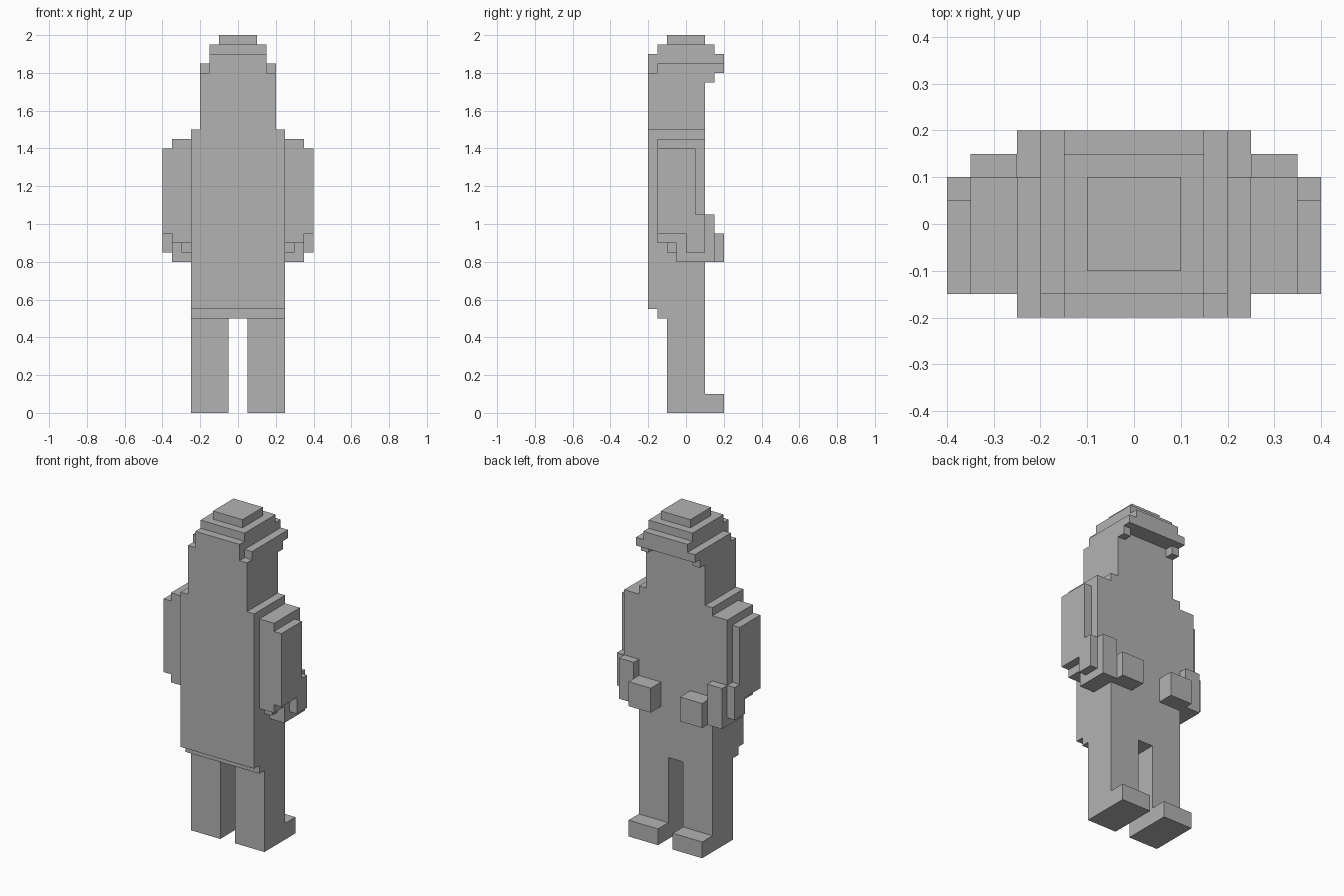
import bpy
import bmesh
from mathutils import Matrix, Vector

if "Cube" in bpy.data.objects:
    bpy.data.objects.remove(bpy.data.objects["Cube"], do_unlink=True)

UNIT = 0.05  # edge of one block

grey = bpy.data.materials.new("plain grey")
grey.use_nodes = True
grey.diffuse_color = (0.45, 0.45, 0.45, 1)
grey.node_tree.nodes["Principled BSDF"].inputs["Base Color"].default_value = grey.diffuse_color


def blocks(name, boxes, side=1):
    """One object from boxes given as (x range, y range, z range) in blocks."""
    bm = bmesh.new()
    for box in boxes:
        low, high = (Vector(c) * UNIT for c in zip(*box))
        size = high - low
        middle = (low + high) / 2
        middle.x *= side
        bmesh.ops.create_cube(bm, size=1, matrix=Matrix.LocRotScale(middle, None, size))
    mesh = bpy.data.meshes.new(name)
    bm.to_mesh(mesh)
    bm.free()
    mesh.materials.append(grey)
    obj = bpy.data.objects.new(name, mesh)
    bpy.context.collection.objects.link(obj)
    return obj


def centred(half):
    return (-half, half)


# Trunk: hip layer and long coat
blocks("hips", [(centred(5), (-3, 2), (10, 11))])
blocks("torso", [(centred(5), (-4, 2), (11, 30))])

# Head, with its top back corners cut away by one block
blocks("head", [(centred(4), (-4, 2), (30, 36))])

# Cap: brim layer, rounded crown and button
blocks("cap_brim", [
    (centred(4), (-3, 4), (36, 37)),
    (centred(3), (-4, -3), (36, 37)),
])
blocks("cap_crown", [
    (centred(3), (-4, 4), (37, 38)),
    (centred(3), (-3, 3), (38, 39)),
])
blocks("cap_button", [(centred(2), (-2, 2), (39, 40))])

# Paired parts
for word, side in (("left", 1), ("right", -1)):
    blocks(f"{word}_cap_tab", [((3, 4), (2, 3), (35, 36))], side)
    blocks(f"{word}_leg", [((1, 5), (-2, 2), (0, 10))], side)
    blocks(f"{word}_foot", [((1, 5), (2, 4), (0, 2))], side)
    blocks(f"{word}_upper_arm", [((5, 7), (-3, 2), (18, 29))], side)
    blocks(f"{word}_outer_sleeve", [((7, 8), (-3, 1), (19, 28))], side)
    blocks(f"{word}_forearm", [
        ((5, 7), (-1, 2), (16, 18)),
        ((5, 7), (2, 3), (16, 21)),
        ((5, 6), (-2, -1), (17, 18)),
    ], side)
    blocks(f"{word}_cuff", [
        ((7, 8), (0, 2), (17, 19)),
        ((7, 8), (1, 2), (19, 21)),
    ], side)
    blocks(f"{word}_hand", [((2, 5), (2, 4), (16, 19))], side)
